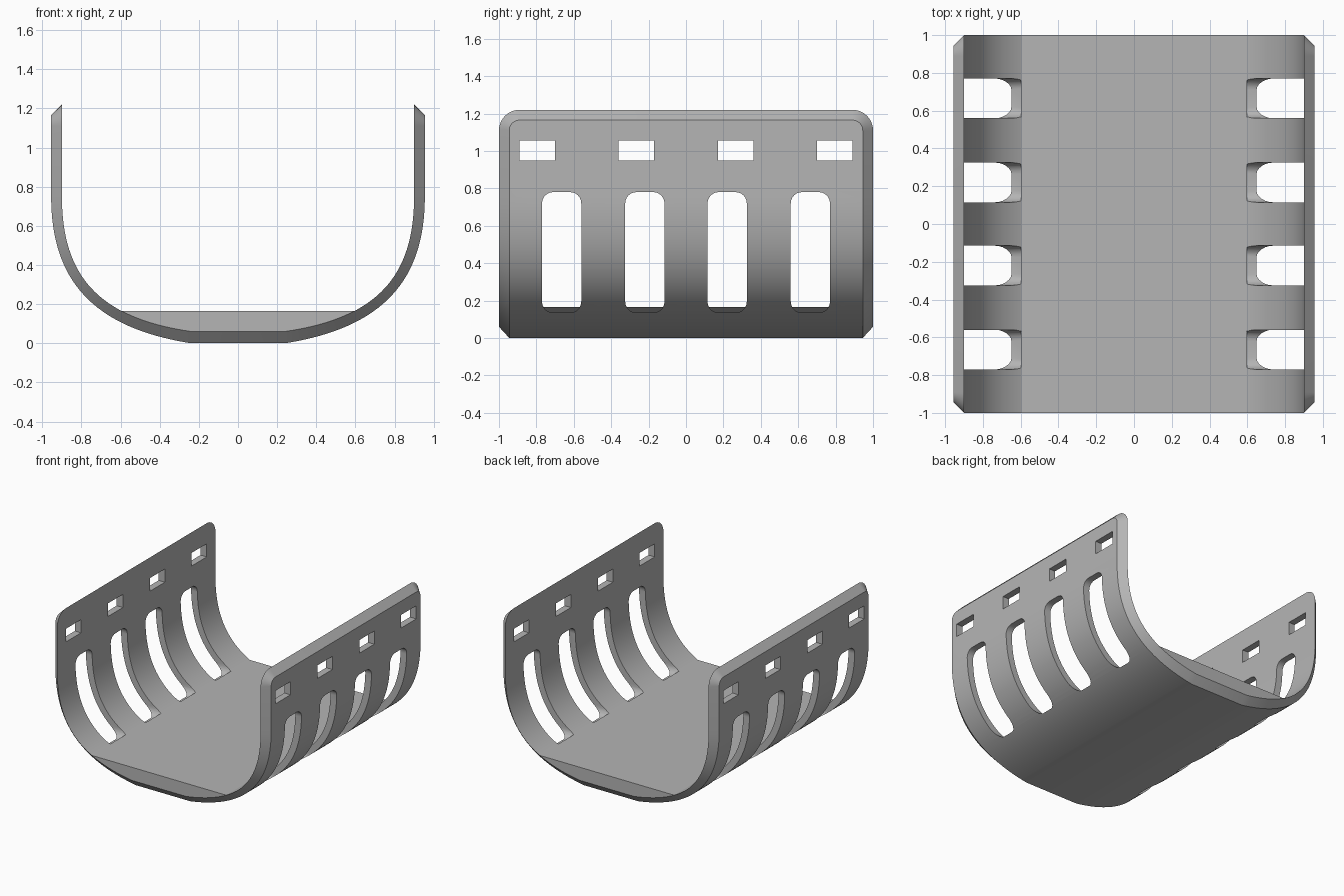
import bpy, bmesh, math
from mathutils import Vector
from mathutils.geometry import interpolate_bezier

if "Cube" in bpy.data.objects:
    bpy.data.objects.remove(bpy.data.objects["Cube"])

grey = bpy.data.materials.new("plain grey")
grey.use_nodes = True
grey.diffuse_color = (0.46, 0.46, 0.46, 1)
grey.node_tree.nodes["Principled BSDF"].inputs["Base Color"].default_value = grey.diffuse_color

HALF, FLOOR = 1.0, 0.165        # half length, floor height
CORNER_Z, CORNER_R = 1.11, 0.11  # rounded upper corners
BEVEL = 0.055                    # chamfer equals wall thickness


def make_object(name, bm):
    bmesh.ops.recalc_face_normals(bm, faces=bm.faces)
    mesh = bpy.data.meshes.new(name)
    bm.to_mesh(mesh)
    bm.free()
    obj = bpy.data.objects.new(name, mesh)
    bpy.context.collection.objects.link(obj)
    mesh.materials.append(grey)
    return obj


def prism(bm, points, axis):
    """Solid from a closed outline, swept along the vector axis."""
    face = bm.faces.new([bm.verts.new(p) for p in points])
    copy = bmesh.ops.duplicate(bm, geom=[face])["geom"]
    cap = next(g for g in copy if isinstance(g, bmesh.types.BMFace))
    bmesh.ops.translate(bm, vec=axis, verts=cap.verts[:])
    near, far = face.verts[:], cap.verts[:]
    for i in range(len(near)):
        bm.faces.new((near[i - 1], near[i], far[i], far[i - 1]))


def curve(*handles):
    return [(p.x, p.y) for p in interpolate_bezier(*[Vector((x, z, 0)) for x, z in handles], 33)]


def wall(x, radius):
    """Upper straight wall as (x, z, half width), narrowing round the corner."""
    mid = HALF - CORNER_R
    arc = [math.radians(a) for a in range(90, -1, -9)]
    return [(x, CORNER_Z + radius * math.sin(a), mid + radius * math.cos(a)) for a in arc]


# Cradle shell: inner and outer stations from one rim to the other
inner_curve = curve((0.9, 0.75), (0.9, 0.35), (0.72, 0.13), (0.24, 0.06))
outer_curve = curve((0.955, 0.75), (0.955, 0.33), (0.75, 0.08), (0.24, 0))
inner = wall(0.9, CORNER_R) + [(x, z, HALF) for x, z in inner_curve]
outer = wall(0.955, BEVEL) + [(x, z, HALF - BEVEL) for x, z in outer_curve]
inner += [(-x, z, w) for x, z, w in reversed(inner)]
outer += [(-x, z, w) for x, z, w in reversed(outer)]

bm = bmesh.new()
rings = []
for (xi, zi, wi), (xo, zo, wo) in zip(inner, outer):
    corners = [(xi, wi, zi), (xi, -wi, zi), (xo, -wo, zo), (xo, wo, zo)]
    rings.append([bm.verts.new(c) for c in corners])
for a, b in zip(rings, rings[1:]):
    for i in range(4):
        j = (i + 1) % 4
        bm.faces.new((a[i], a[j], b[j], b[i]))
bm.faces.new(rings[0])
bm.faces.new(rings[-1])
shell = make_object("cradle_shell", bm)


def opening(bm, y, z0, z1, width, r):
    """Cutter through both walls, with rounded corners when r > 0."""
    z, h, w = (z0 + z1) / 2, (z1 - z0) / 2 - r, width / 2 - r
    points = []
    for q, (sy, sz) in enumerate([(1, 1), (-1, 1), (-1, -1), (1, -1)]):
        for k in range(7 if r else 1):
            a = math.radians(90 * q + 15 * k)
            points.append((-1.2, y + sy * w + r * math.cos(a), z + sz * h + r * math.sin(a)))
    prism(bm, points, (2.4, 0, 0))


# Long ventilation slots and small strap windows
bm = bmesh.new()
for side in (-1, 1):
    for y in (0.22, 0.665):
        opening(bm, side * y, 0.135, 0.78, 0.21, 0.06)
    for y in (0.265, 0.795):
        opening(bm, side * y, 0.95, 1.055, 0.19, 0)
cutter = make_object("opening_cutter", bm)
cutter.hide_render = True

cut = shell.modifiers.new("openings", "BOOLEAN")
cut.operation = "DIFFERENCE"
cut.solver = "EXACT"
cut.object = cutter
bpy.context.view_layer.objects.active = shell
bpy.ops.object.modifier_apply(modifier=cut.name)
bpy.data.objects.remove(cutter)

# Flat floor filling the bottom of the trough
low = [(x, z) for x, z in inner_curve if z < FLOOR - 0.002]
outline = [(0.597, FLOOR)] + low
outline += [(-x, z) for x, z in reversed(outline)]
bm = bmesh.new()
prism(bm, [(x, -HALF, z) for x, z in outline], (0, 2 * HALF, 0))
floor = make_object("flat_floor", bm)

# Smooth the curved faces and keep the edges sharp
bpy.context.view_layer.update()
bpy.ops.object.select_all(action="DESELECT")
for part in (shell, floor):
    part.select_set(True)
bpy.ops.object.shade_smooth_by_angle(angle=math.radians(25))
